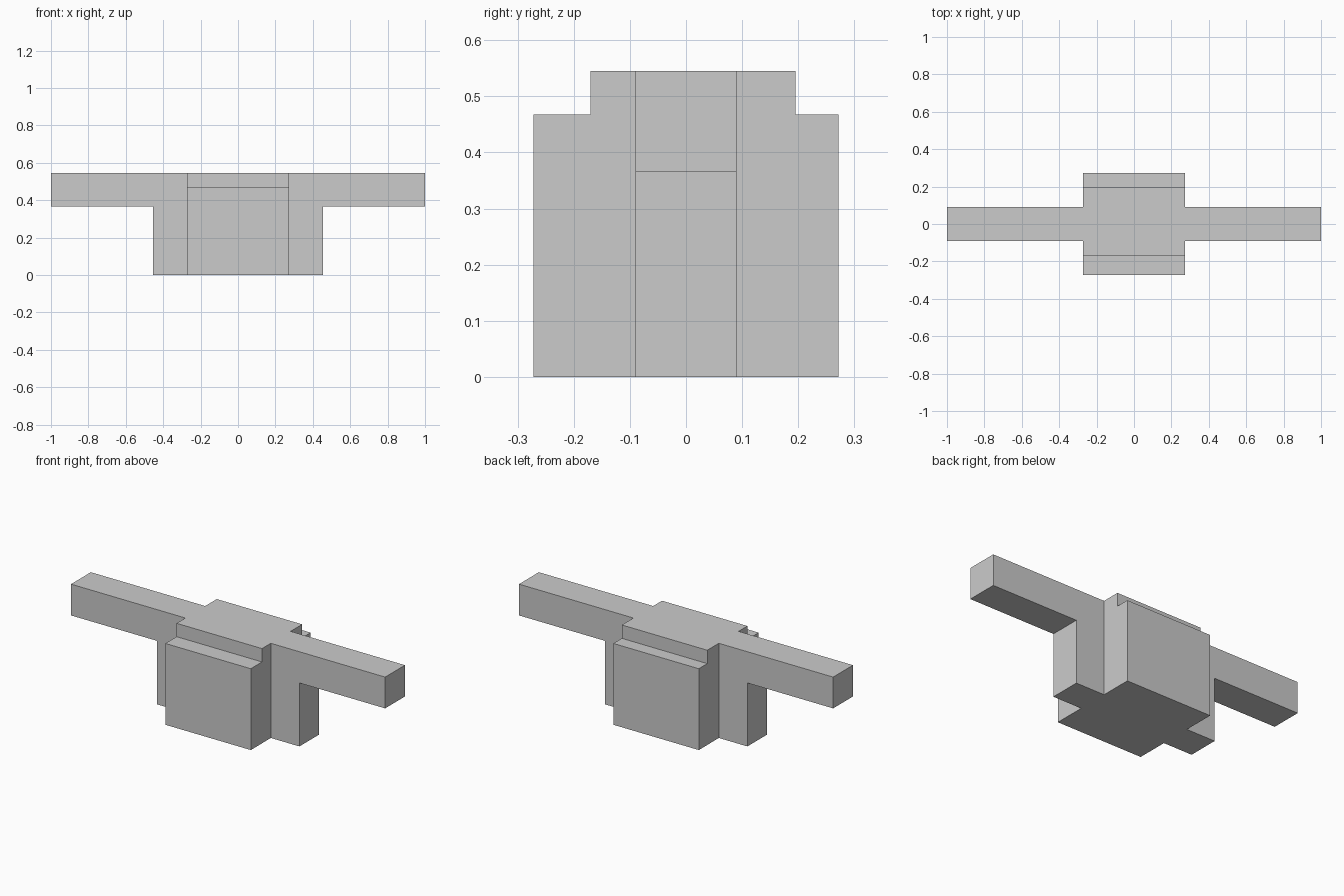
import bpy, bmesh
from mathutils import Vector

if "Cube" in bpy.data.objects:
    bpy.data.objects.remove(bpy.data.objects["Cube"])

grey = bpy.data.materials.new("light grey")
grey.diffuse_color = (0.6, 0.6, 0.6, 1)
grey.use_nodes = True
grey.node_tree.nodes["Principled BSDF"].inputs["Base Color"].default_value = grey.diffuse_color


def extrude_profile(name, points, direction):
    """Extrude a closed planar outline along a vector into a solid."""
    bm = bmesh.new()
    outline = bm.faces.new([bm.verts.new(p) for p in points])
    result = bmesh.ops.extrude_face_region(bm, geom=[outline], use_keep_orig=True)
    moved = [g for g in result["geom"] if isinstance(g, bmesh.types.BMVert)]
    bmesh.ops.translate(bm, verts=moved, vec=Vector(direction))
    bmesh.ops.recalc_face_normals(bm, faces=bm.faces)
    mesh = bpy.data.meshes.new(name)
    bm.to_mesh(mesh)
    bm.free()
    mesh.materials.append(grey)
    obj = bpy.data.objects.new(name, mesh)
    bpy.context.collection.objects.link(obj)
    return obj


HALF = 0.272      # half width and half depth of the body
TOP = 0.545       # overall height
STEP = 0.468      # height of the front and back ledges
ARM = 0.09        # half thickness of arms and legs
ARM_Z = 0.365     # underside of the arms
LEG_X = 0.454     # outer side of the legs

# Central body: stepped side outline, ledge deeper at the front
side = [(-HALF, 0), (HALF, 0), (HALF, STEP), (0.195, STEP),
        (0.195, TOP), (-0.17, TOP), (-0.17, STEP), (-HALF, STEP)]
extrude_profile("body", [(-HALF, y, z) for y, z in side], (2 * HALF, 0, 0))

# Arm with leg on each side: one L-shaped outline, mirrored
ell = [(HALF, 0), (LEG_X, 0), (LEG_X, ARM_Z), (1, ARM_Z), (1, TOP), (HALF, TOP)]
for name, s in (("right_arm_and_leg", 1), ("left_arm_and_leg", -1)):
    extrude_profile(name, [(s * x, -ARM, z) for x, z in ell], (0, 2 * ARM, 0))
